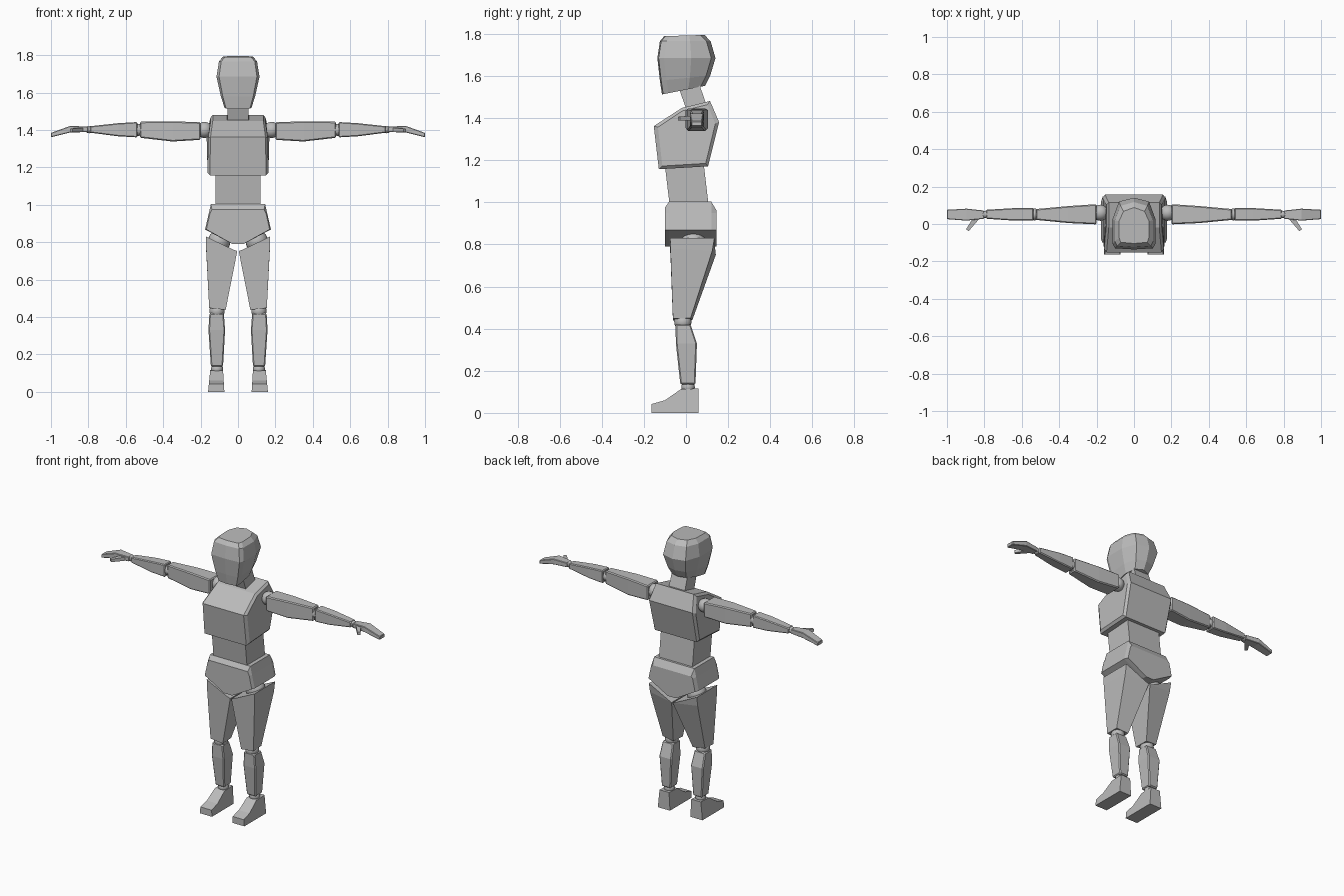
import bpy, bmesh
from mathutils import Vector

grey = bpy.data.materials.new("mannequin grey")
grey.diffuse_color = (0.5, 0.5, 0.5, 1)


def finish(name, bm, bevel=0.0):
    bmesh.ops.recalc_face_normals(bm, faces=bm.faces[:])
    me = bpy.data.meshes.new(name)
    bm.to_mesh(me)
    bm.free()
    me.materials.append(grey)
    ob = bpy.data.objects.new(name, me)
    bpy.context.collection.objects.link(ob)
    if bevel:
        m = ob.modifiers.new("chamfer", 'BEVEL')
        m.width, m.segments, m.limit_method = bevel, 1, 'ANGLE'
    return ob


def loft(name, rings, side=1, bevel=0.0):
    """Skin a row of equal point rings and cap both ends."""
    bm = bmesh.new()
    vs = [[bm.verts.new((p[0] * side, p[1], p[2])) for p in r] for r in rings]
    n = len(vs[0])
    for a, b in zip(vs, vs[1:]):
        for i in range(n):
            j = (i + 1) % n
            bm.faces.new((a[i], a[j], b[j], b[i]))
    bm.faces.new(vs[0])
    bm.faces.new(vs[-1])
    return finish(name, bm, bevel)


def rect_z(z, x0, x1, y0, y1, tilt=0.0):
    return [(x, y, z + tilt * y) for x, y in ((x0, y0), (x1, y0), (x1, y1), (x0, y1))]


def rect_x(x, y0, y1, z0, z1):
    return [(x, y0, z0), (x, y1, z0), (x, y1, z1), (x, y0, z1)]


def ball(name, pos, r, side):
    bm = bmesh.new()
    bmesh.ops.create_uvsphere(bm, u_segments=20, v_segments=12, radius=r)
    bmesh.ops.translate(bm, verts=bm.verts[:], vec=Vector((pos[0] * side, pos[1], pos[2])))
    for f in bm.faces:
        f.smooth = True
    return finish(name, bm)


# Head: faceted rings with a flat face and a rounded back
def head_ring(z, tilt, w, yf, yb):
    half = [(w * 0.88, yf), (w, yf + 0.025), (w, (yf + yb) / 2 + 0.02), (w * 0.7, yb - 0.02)]
    pts = [(0, yf - 0.006)] + half + [(0, yb)] + [(-x, y) for x, y in reversed(half)]
    return [(x, y, z + tilt * y) for x, y in pts]


loft("head", [head_ring(1.535, 0.2, 0.072, -0.108, 0.09),
              head_ring(1.59, 0.1, 0.092, -0.118, 0.115),
              head_ring(1.685, 0.0, 0.115, -0.13, 0.14),
              head_ring(1.765, 0.0, 0.102, -0.118, 0.117),
              head_ring(1.792, 0.03, 0.08, -0.098, 0.088)])

# Neck
loft("neck", [rect_z(1.43, -0.058, 0.058, 0.005, 0.1, 0.25),
              rect_z(1.57, -0.055, 0.055, -0.04, 0.055, 0.25)])

# Chest: side profile (y, z, half width) spread across x
chest = [(-0.129, 1.157, 0.15), (-0.153, 1.362, 0.147), (-0.02, 1.448, 0.135),
         (0.114, 1.481, 0.135), (0.157, 1.381, 0.155), (0.105, 1.171, 0.15)]


def chest_ring(s, wide):
    return [(s * (w + wide), y if not wide else 0.01 + (y - 0.01) * 0.88,
             z if not wide else 1.31 + (z - 1.31) * 0.9) for y, z, w in chest]


loft("chest", [chest_ring(-1, 0.013), chest_ring(-1, 0), chest_ring(1, 0), chest_ring(1, 0.013)])

# Waist
loft("waist", [rect_z(0.98, -0.12, 0.12, -0.077, 0.108),
               rect_z(1.175, -0.12, 0.12, -0.1, 0.085)])


# Pelvis: front outline repeated from front to back
def hip_ring(y, s, top):
    half = [(0.145 * s, top), (0.157 * s, 0.95), (0.176 * s, 0.868), (0.03 * s, 0.79)]
    return [(x, y, z) for x, z in half] + [(-x, y, z) for x, z in reversed(half)]


loft("pelvis", [hip_ring(-0.1, 0.96, 0.975), hip_ring(-0.08, 1, 1.003),
                hip_ring(0.12, 1, 1.003), hip_ring(0.146, 0.95, 0.96)])

for side, tag in ((1, "left"), (-1, "right")):
    # Leg
    ball(tag + "_hip_joint", (0.1, 0.035, 0.805), 0.06, side)
    loft(tag + "_thigh", [
        [(0.172, -0.075, 0.83), (0.03, -0.075, 0.762), (0.03, 0.14, 0.762), (0.172, 0.135, 0.83)],
        [(0.171, -0.074, 0.78), (0.004, -0.074, 0.752), (0.004, 0.142, 0.752), (0.171, 0.125, 0.77)],
        [(0.154, -0.062, 0.448), (0.066, -0.062, 0.438), (0.07, 0.03, 0.44), (0.152, 0.022, 0.45)],
    ], side)
    ball(tag + "_knee", (0.112, -0.015, 0.432), 0.041, side)
    loft(tag + "_shin", [rect_z(0.42, 0.076, 0.153, -0.05, 0.022),
                         rect_z(0.33, 0.069, 0.158, -0.048, 0.052),
                         rect_z(0.135, 0.08, 0.145, -0.027, 0.045)], side, 0.006)
    ball(tag + "_ankle", (0.112, 0.01, 0.122), 0.032, side)
    foot = [(-0.163, 0), (-0.163, 0.042), (-0.1, 0.06), (-0.025, 0.112), (0.06, 0.116), (0.06, 0)]
    loft(tag + "_foot", [[(0.073 + 0.06 * z, y, z) for y, z in foot],
                         [(0.16 - 0.1 * z, y, z) for y, z in foot]], side)
    # Arm
    ball(tag + "_shoulder", (0.18, 0.06, 1.4), 0.043, side)
    loft(tag + "_upper_arm", [rect_x(0.2, -0.002, 0.106, 1.347, 1.441),
                              rect_x(0.35, 0.005, 0.096, 1.338, 1.446),
                              rect_x(0.525, 0.022, 0.08, 1.358, 1.444)], side, 0.006)
    ball(tag + "_elbow", (0.532, 0.051, 1.4), 0.032, side)
    loft(tag + "_forearm", [rect_x(0.538, 0.018, 0.086, 1.36, 1.442),
                            rect_x(0.64, 0.018, 0.085, 1.366, 1.436),
                            rect_x(0.79, 0.028, 0.076, 1.385, 1.42)], side, 0.005)
    ball(tag + "_wrist", (0.796, 0.051, 1.402), 0.02, side)
    loft(tag + "_hand", [rect_x(0.802, 0.028, 0.072, 1.388, 1.417),
                         rect_x(0.895, 0.018, 0.082, 1.387, 1.422),
                         rect_x(1.0, 0.026, 0.076, 1.361, 1.384)], side, 0.003)
    loft(tag + "_thumb", [
        [(0.825, 0.03, 1.388), (0.862, 0.03, 1.388), (0.862, 0.03, 1.412), (0.825, 0.03, 1.412)],
        [(0.884, -0.038, 1.388), (0.898, -0.028, 1.388), (0.898, -0.028, 1.406), (0.884, -0.038, 1.406)],
    ], side)
